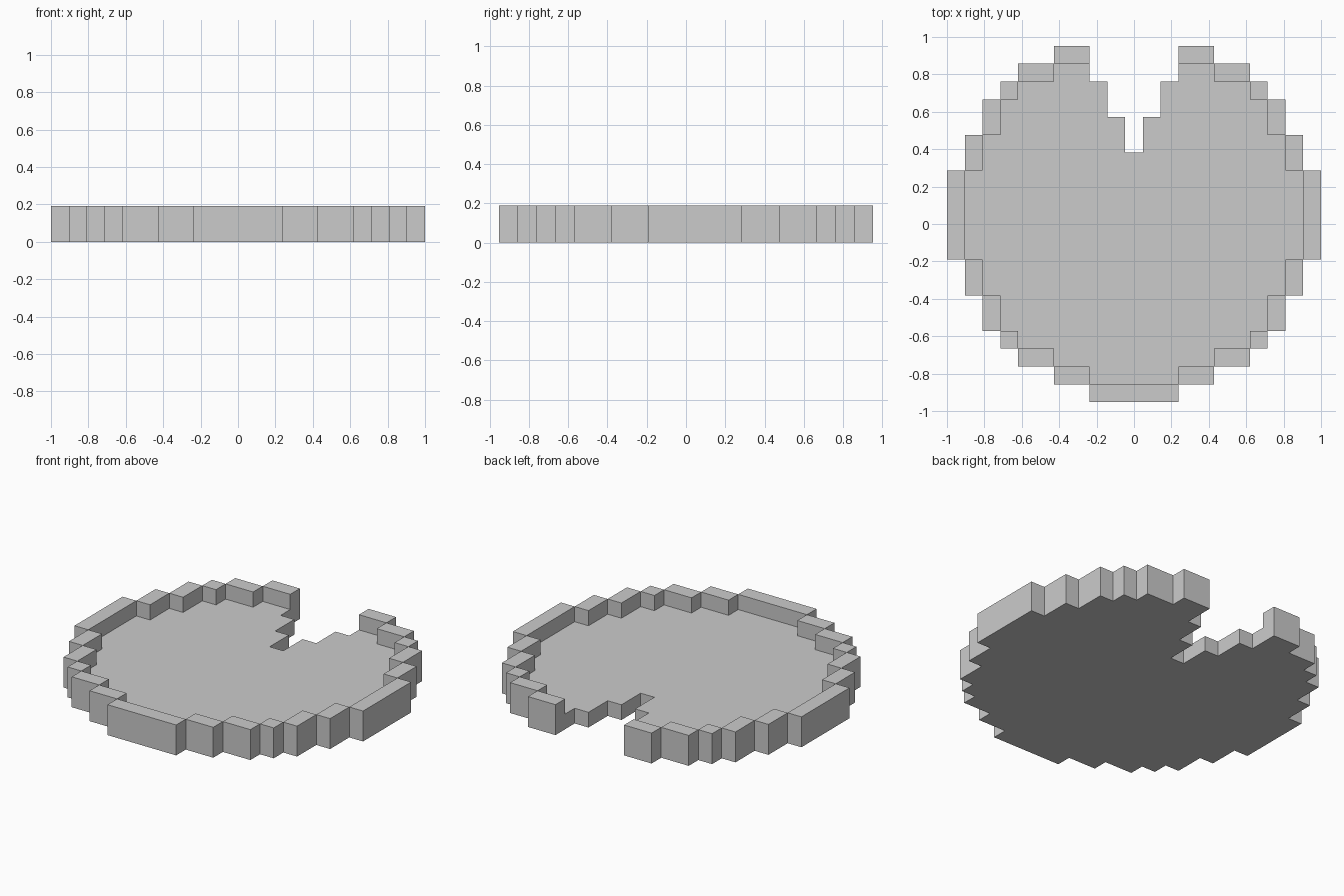
import bpy, bmesh

if "Cube" in bpy.data.objects:
    bpy.data.objects.remove(bpy.data.objects["Cube"])

U = 2 / 21            # one grid cell
FLOOR, RIM = U, 2 * U  # heights


def add_object(name, bm):
    bmesh.ops.recalc_face_normals(bm, faces=bm.faces)
    mesh = bpy.data.meshes.new(name)
    bm.to_mesh(mesh)
    bm.free()
    obj = bpy.data.objects.new(name, mesh)
    bpy.context.collection.objects.link(obj)
    return obj


def add_prism(bm, outline, height):
    """Extrude an outline given in grid cells up from z = 0."""
    face = bm.faces.new([bm.verts.new((x * U, y * U, 0)) for x, y in outline])
    top = bmesh.ops.extrude_face_region(bm, geom=[face], use_keep_orig=True)
    verts = [v for v in top["geom"] if isinstance(v, bmesh.types.BMVert)]
    bmesh.ops.translate(bm, verts=verts, vec=(0, 0, height))


# Rim blocks on the right half: x from, x to, y from, y to (cells)
blocks = [
    (2.5, 4.5, 9, 10), (4.5, 6.5, 8, 9), (6.5, 7.5, 7, 8), (7.5, 8.5, 5, 7),
    (8.5, 9.5, 3, 5), (9.5, 10.5, -2, 3), (8.5, 9.5, -4, -2),
    (7.5, 8.5, -6, -4), (6.5, 7.5, -7, -6), (4.5, 6.5, -8, -7),
    (2.5, 4.5, -9, -8),
]

# Sunken pad: notch steps, then the inner edge of the rim, then mirrored
right = [(0.5, 4), (0.5, 6), (1.5, 6), (1.5, 8), (2.5, 8), (2.5, 9)]
for x0, x1, y0, y1 in blocks[1:]:
    right += [(x0, y1), (x0, y0)]
right += [(2.5, -8), (2.5, -9)]
outline = right + [(-x, y) for x, y in reversed(right)]
# drop repeated points
outline = [p for i, p in enumerate(outline) if p != outline[i - 1]]
bm = bmesh.new()
add_prism(bm, outline, FLOOR)
add_object("pad_floor", bm)

# Raised stepped rim, open at the notch
bm = bmesh.new()
mirrored = [(-x1, -x0, y0, y1) for x0, x1, y0, y1 in blocks]
for x0, x1, y0, y1 in blocks + mirrored + [(-2.5, 2.5, -10, -9)]:
    add_prism(bm, [(x0, y0), (x1, y0), (x1, y1), (x0, y1)], RIM)
add_object("pad_rim", bm)
